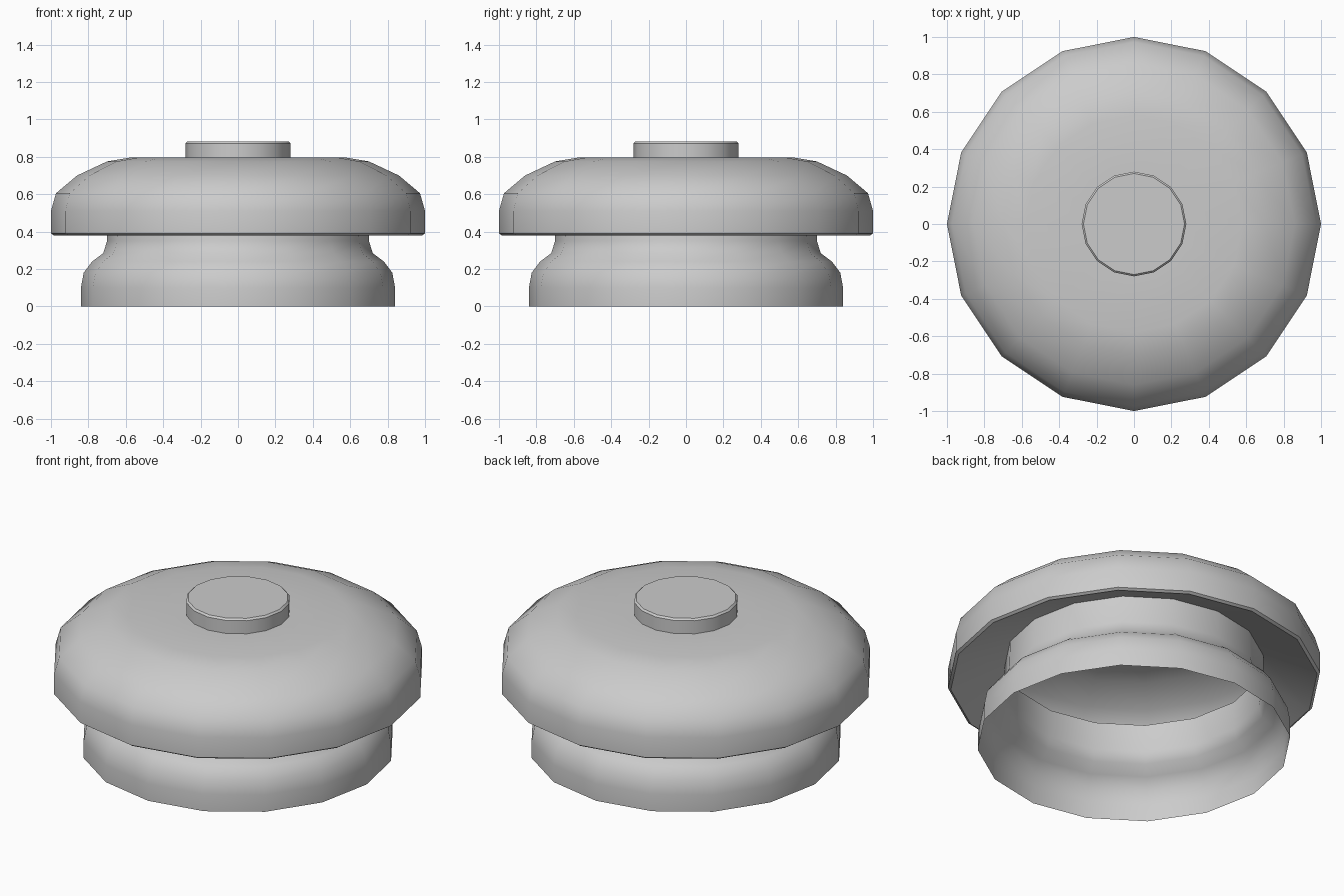
import bpy, bmesh, math

if "Cube" in bpy.data.objects:
    bpy.data.objects.remove(bpy.data.objects["Cube"])

SIDES = 16


def lathe(name, profile, angle=40):
    """Revolve (radius, z) points around z; radius 0 makes a pole."""
    bm = bmesh.new()
    rings = []
    for r, z in profile:
        if r == 0:
            rings.append([bm.verts.new((0, 0, z))] * SIDES)
        else:
            rings.append([bm.verts.new((r * math.cos(math.tau * i / SIDES),
                                        r * math.sin(math.tau * i / SIDES), z))
                          for i in range(SIDES)])
    for a, b in zip(rings, rings[1:]):
        for i in range(SIDES):
            j = (i + 1) % SIDES
            quad = [a[i], a[j], b[j], b[i]]
            bm.faces.new(list(dict.fromkeys(quad)))
    mesh = bpy.data.meshes.new(name)
    bm.to_mesh(mesh)
    bm.free()
    obj = bpy.data.objects.new(name, mesh)
    bpy.context.collection.objects.link(obj)
    bpy.ops.object.select_all(action='DESELECT')
    obj.select_set(True)
    bpy.context.view_layer.objects.active = obj
    bpy.ops.object.shade_smooth_by_angle(angle=math.radians(angle))
    return obj


# Open-bottomed base skirt narrowing into the neck, which runs up under the cap
lathe("base_neck", [(0.84, 0), (0.84, 0.1), (0.825, 0.18), (0.78, 0.24),
                    (0.72, 0.285), (0.70, 0.35), (0.695, 0.51)])

# Hollow cap: sloped underside, rim, then rounded dome and flat top
lathe("cap", [(0.695, 0.51), (0.985, 0.38), (1.0, 0.39), (1.0, 0.51),
              (0.973, 0.605), (0.86, 0.70), (0.70, 0.775), (0.58, 0.795),
              (0.275, 0.795)])

# Raised button on top with a slightly softened edge
lathe("top_button", [(0.28, 0.79), (0.28, 0.872), (0.27, 0.882), (0, 0.882)])
